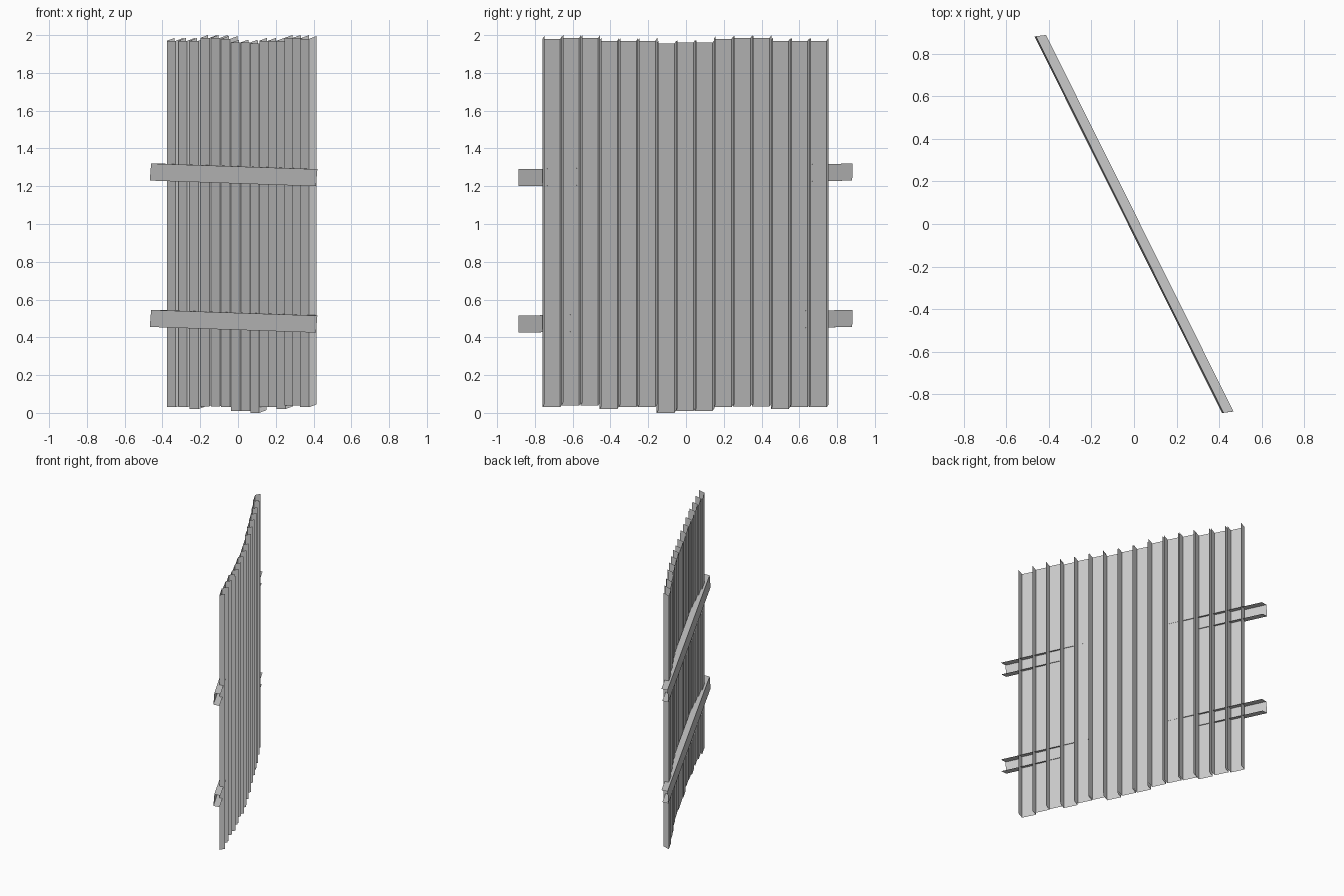
import bpy
from mathutils import Vector

if "Cube" in bpy.data.objects:
    bpy.data.objects.remove(bpy.data.objects["Cube"])


def channel(name, profile, sweep):
    """Open three-sided channel: a four-point profile swept along a vector."""
    near = [Vector(p) for p in profile]
    verts = near + [p + Vector(sweep) for p in near]
    faces = [(i, i + 1, i + 5, i + 4) for i in range(3)]
    mesh = bpy.data.meshes.new(name)
    mesh.from_pydata(verts, [], faces)
    obj = bpy.data.objects.new(name, mesh)
    bpy.context.collection.objects.link(obj)
    return obj


# Planks: a gently bowed row, stepped in height in groups of three
bottoms = [.03, .03, .02, .035, .035, .03, .01, .01, 0, .03, .03, .02, .04, .04, .03]
tops = [1.97, 1.97, 1.97, 1.985, 1.985, 1.98, 1.96, 1.96, 1.955,
        1.97, 1.97, 1.97, 1.985, 1.985, 1.98]
pitch = 0.1008
width = 0.094
depth = Vector((0.04, 0.01, 0.015))
for i, (low, high) in enumerate(zip(bottoms, tops)):
    y0 = 0.745 - i * pitch
    y1 = y0 - width
    bow = -0.010 + 0.045 * (1 - ((i - 7) / 7.5) ** 2)
    a = Vector((bow - 0.5 * y0, y0, low))
    b = Vector((bow - 0.5 * y1, y1, low))
    channel(f"plank_{i + 1}", [a + depth, a, b, b + depth], (0, 0, high - low))

# Rails: slightly sloping channels with open backs, across the front of the planks
for name, drop in (("upper_rail", 0), ("lower_rail", 0.775)):
    channel(name,
            [(-0.413, 0.887, 1.32 - drop), (-0.460, 0.881, 1.32 - drop),
             (-0.467, 0.880, 1.23 - drop), (-0.420, 0.886, 1.23 - drop)],
            (0.88, -1.767, -0.03))
